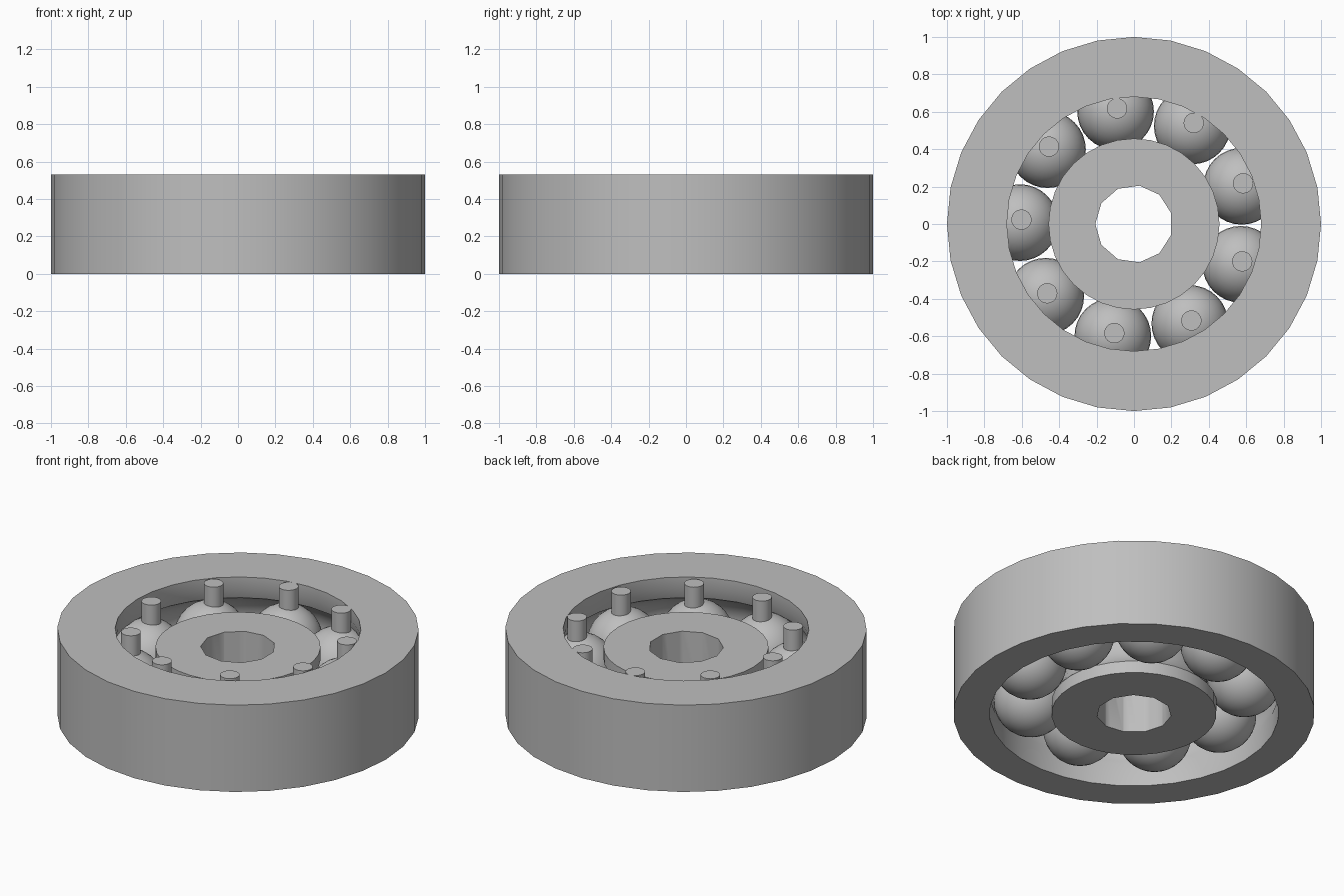
import bpy
import bmesh
from math import cos, sin, pi, radians, acos, asin

if "Cube" in bpy.data.objects:
    bpy.data.objects.remove(bpy.data.objects["Cube"], do_unlink=True)

# Single steel colour
steel = bpy.data.materials.new("steel_grey")
steel.use_nodes = True
COLOUR = (0.52, 0.52, 0.52, 1)
steel.diffuse_color = COLOUR
steel.node_tree.nodes["Principled BSDF"].inputs["Base Color"].default_value = COLOUR

BALL_R, PITCH_R, BALL_Z = 0.205, 0.61, 0.21
HEIGHT, INNER_HEIGHT = 0.53, 0.42
COUNT, START = 9, radians(19.3)


def finish(obj):
    obj.data.materials.clear()
    obj.data.materials.append(steel)
    bpy.ops.object.select_all(action='DESELECT')
    obj.select_set(True)
    bpy.context.view_layer.objects.active = obj
    bpy.ops.object.shade_smooth_by_angle(angle=radians(35))
    return obj


def lathe(name, profile, sides=32):
    """Revolve a closed (radius, z) profile around the z axis."""
    bm = bmesh.new()
    rings = []
    for i in range(sides):
        a = 2 * pi * i / sides
        rings.append([bm.verts.new((r * cos(a), r * sin(a), z)) for r, z in profile])
    n = len(profile)
    for i in range(sides):
        here, there = rings[i], rings[(i + 1) % sides]
        for j in range(n):
            k = (j + 1) % n
            bm.faces.new((here[j], there[j], there[k], here[k]))
    bmesh.ops.recalc_face_normals(bm, faces=bm.faces)
    mesh = bpy.data.meshes.new(name)
    bm.to_mesh(mesh)
    bm.free()
    obj = bpy.data.objects.new(name, mesh)
    bpy.context.collection.objects.link(obj)
    return obj


def groove(start, end, steps=10):
    """Arc of the ball race between two angles in the (radius, z) plane."""
    angles = [start + (end - start) * i / steps for i in range(steps + 1)]
    return [(PITCH_R + BALL_R * cos(a), BALL_Z + BALL_R * sin(a)) for a in angles]


# Outer ring: wide mouth below, ball race, narrow lip above
low = -acos((0.80 - PITCH_R) / BALL_R)
high = acos((0.70 - PITCH_R) / BALL_R)
finish(lathe("outer_ring", [(1, HEIGHT), (1, 0), (0.80, 0)] + groove(low, high)
             + [(0.68, 0.46), (0.68, HEIGHT)]))

# Inner ring: symmetric race, starting as a thick sleeve
swing = acos((PITCH_R - 0.457) / BALL_R)
inner = lathe("inner_ring", [(0.1, 0), (0.457, 0)] + groove(pi + swing, pi - swing)
              + [(0.457, INNER_HEIGHT), (0.1, INNER_HEIGHT)])

# Coarse shaft bore cut through the inner ring
bpy.ops.mesh.primitive_cylinder_add(vertices=11, radius=0.207, depth=2,
                                    location=(0, 0, BALL_Z), rotation=(0, 0, pi / 2))
cutter = bpy.context.object
cutter.name = "bore_cutter"
cutter.hide_render = True
cut = inner.modifiers.new("bore", 'BOOLEAN')
cut.operation = 'DIFFERENCE'
cut.solver = 'EXACT'
cut.object = cutter
bpy.context.view_layer.objects.active = inner
bpy.ops.object.modifier_apply(modifier=cut.name)
bpy.data.objects.remove(cutter, do_unlink=True)
finish(inner)

# Balls, each with an upright pin
for i in range(COUNT):
    a = START + 2 * pi * i / COUNT
    x, y = PITCH_R * cos(a), PITCH_R * sin(a)
    bpy.ops.mesh.primitive_uv_sphere_add(segments=32, ring_count=16, radius=BALL_R,
                                         location=(x, y, BALL_Z))
    ball = bpy.context.object
    ball.name = f"ball_{i + 1}"
    finish(ball)
    base = BALL_Z + BALL_R * 0.6
    bpy.ops.mesh.primitive_cylinder_add(vertices=32, radius=0.054, depth=HEIGHT - base,
                                        location=(x + 0.008, y + 0.016, (HEIGHT + base) / 2))
    pin = bpy.context.object
    pin.name = f"pin_{i + 1}"
    finish(pin)
